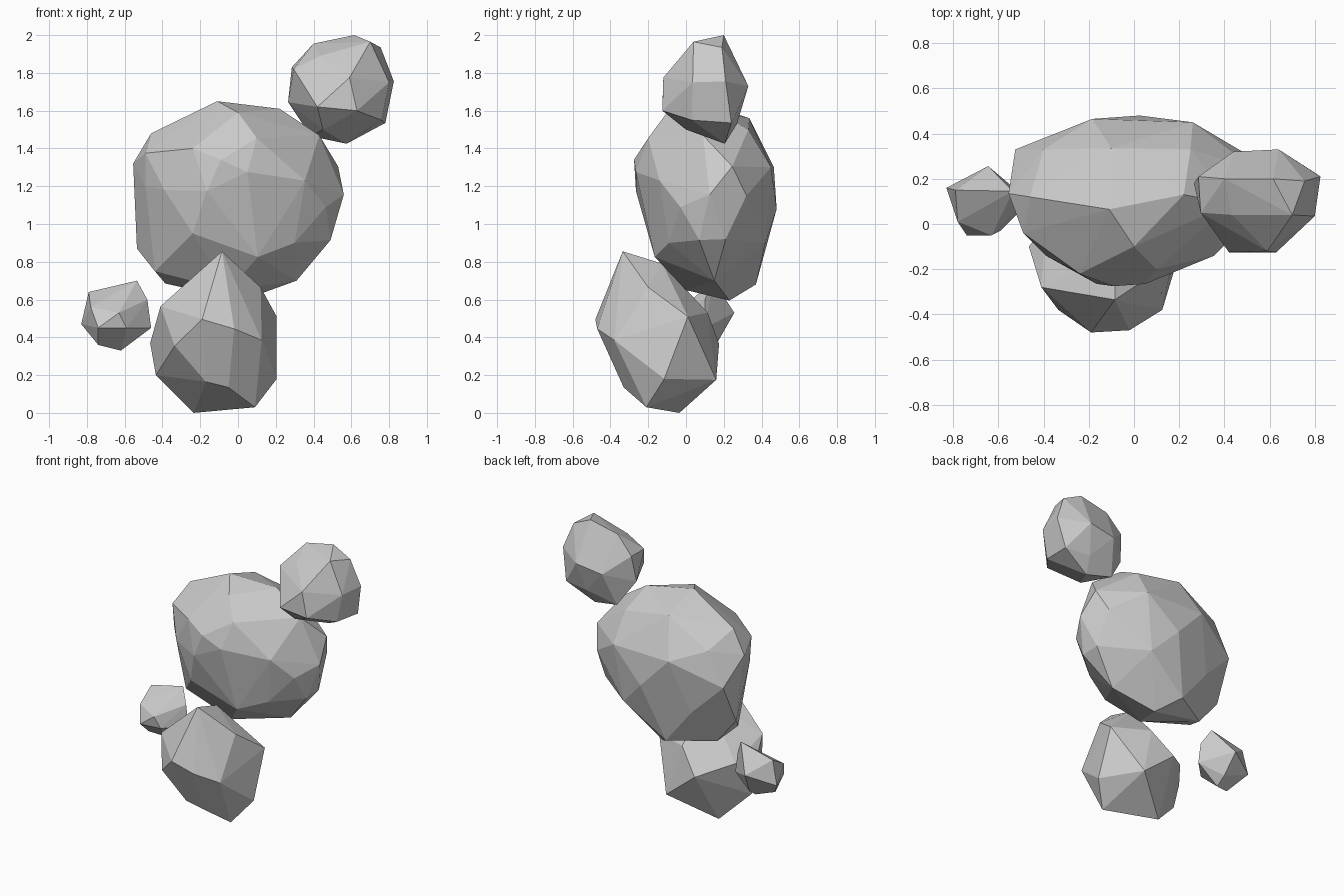
import bpy, bmesh


def faceted_rock(name, *rings):
    """Shrink-wrap a flat-faced convex stone around a few corner rings."""
    bm = bmesh.new()
    for ring in rings:
        for co in ring:
            bm.verts.new(co)
    bmesh.ops.convex_hull(bm, input=bm.verts[:])
    inner = [v for v in bm.verts if not v.link_faces]
    bmesh.ops.delete(bm, geom=inner, context='VERTS')
    # merge nearly coplanar triangles into larger facets
    bmesh.ops.dissolve_limit(bm, angle_limit=0.05, verts=bm.verts[:], edges=bm.edges[:])
    bmesh.ops.recalc_face_normals(bm, faces=bm.faces[:])
    mesh = bpy.data.meshes.new(name)
    bm.to_mesh(mesh)
    bm.free()
    obj = bpy.data.objects.new(name, mesh)
    bpy.context.collection.objects.link(obj)
    return obj


# large central rock: silhouette rim, front facets, back facets
faceted_rock(
    "large_rock",
    [(-.11, .065, 1.65), (.22, .13, 1.61), (.43, .09, 1.47), (.53, .245, 1.305),
     (.56, .125, 1.155), (.49, .07, .915), (.49, .21, .92), (.31, .15, .7), (.02, .23, .595),
     (-.385, .2, .685), (-.44, .04, .75), (-.535, .2, .87), (-.555, .135, 1.32),
     (-.46, .12, 1.48)],
    [(0, -.1, 1.59), (-.24, -.22, 1.4), (.1, -.2, 1.455), (-.09, -.275, 1.34),
     (.05, -.265, 1.275), (-.165, -.265, 1.175), (.355, -.14, 1.23), (.465, -.03, 1.09),
     (0, -.21, .975), (-.24, -.19, .95), (.105, -.165, .825), (.3, -.09, .9),
     (-.39, -.14, 1.18), (-.49, -.04, 1.375), (-.49, -.02, 1.2), (-.05, 0, .65)],
    [(.025, .48, 1.08), (-.185, .465, 1.3), (.26, .45, 1.3), (-.525, .33, 1.15),
     (-.3, .37, .93), (.2, .42, .9), (-.1, .37, .68), (.48, .32, 1.15),
     (-.1, .335, 1.56), (.25, .33, 1.5), (-.4, .33, 1.38)])

# pointed standing rock at the base
faceted_rock(
    "base_rock",
    [(-.085, -.335, .855), (-.08, -.125, .79), (.12, -.2, .665)],
    [(-.19, -.48, .495), (-.02, -.47, .445), (.125, -.38, .385), (.205, .01, .51),
     (-.05, .115, .53), (-.19, .175, .365), (-.39, .0, .45), (-.465, -.1, .37),
     (-.41, -.28, .565), (-.335, -.38, .355)],
    [(-.05, -.33, .135), (-.17, -.34, .165), (.205, -.115, .18), (.045, .16, .175),
     (-.435, -.12, .2), (.09, -.21, .03), (-.235, -.035, 0)])

# upper right rock
faceted_rock(
    "upper_rock",
    [(.615, .2, 2), (.4, .2, 1.955), (.7, .04, 1.965), (.435, .04, 1.89),
     (.755, .19, 1.935)],
    [(.285, .21, 1.83), (.295, .05, 1.82), (.265, .18, 1.645), (.59, -.12, 1.775),
     (.42, -.125, 1.62), (.63, -.125, 1.6), (.8, .035, 1.75), (.825, .21, 1.755),
     (.64, .33, 1.73), (.44, .32, 1.7)],
    [(.385, .23, 1.465), (.575, .205, 1.425), (.78, .24, 1.535), (.76, .03, 1.55),
     (.45, .0, 1.5), (.6, .27, 1.53)])

# small pebble on the left
faceted_rock(
    "small_rock",
    [(-.79, .15, .64), (-.535, .145, .7), (-.48, .1, .6), (-.78, .01, .56)],
    [(-.83, .16, .47), (-.63, -.05, .53), (-.74, -.05, .45), (-.59, -.03, .45),
     (-.46, .1, .45), (-.645, .256, .53)],
    [(-.62, .1, .33), (-.74, .05, .36), (-.62, .17, .38)])
